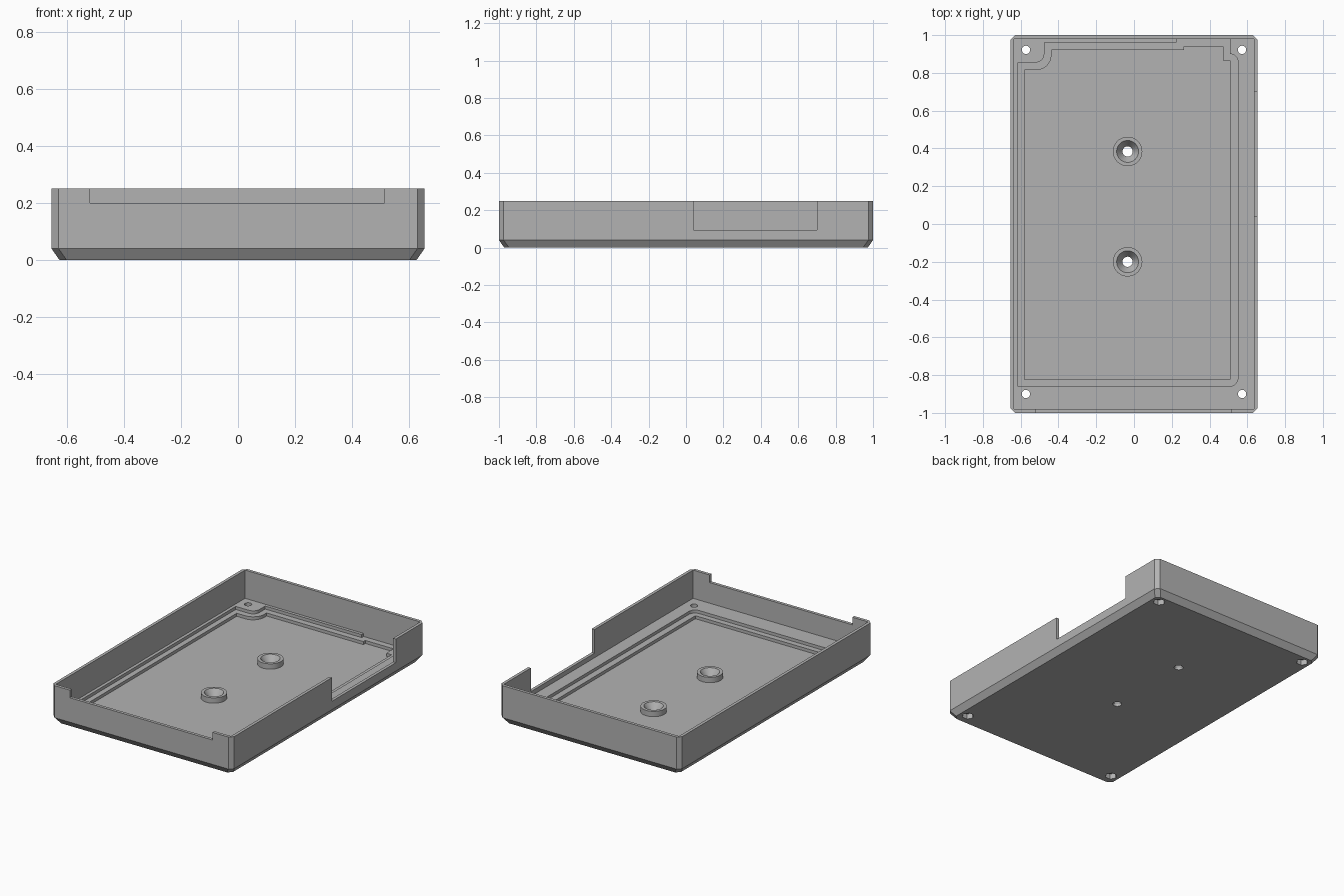
import bpy, bmesh, math
from mathutils import Vector

cube = bpy.data.objects.get("Cube")
if cube:
    bpy.data.objects.remove(cube, do_unlink=True)

grey = bpy.data.materials.new("plain grey")
grey.use_nodes = True
COLOUR = (0.45, 0.45, 0.45, 1)
grey.diffuse_color = COLOUR
grey.node_tree.nodes["Principled BSDF"].inputs["Base Color"].default_value = COLOUR


def loft(name, rings):
    """Closed solid through matching rings of 3D points."""
    bm = bmesh.new()
    loops = [[bm.verts.new(p) for p in ring] for ring in rings]
    n = len(loops[0])
    for low, high in zip(loops, loops[1:]):
        for i in range(n):
            j = (i + 1) % n
            bm.faces.new((low[i], low[j], high[j], high[i]))
    bm.faces.new(loops[0][::-1])
    bm.faces.new(loops[-1])
    bmesh.ops.recalc_face_normals(bm, faces=bm.faces)
    mesh = bpy.data.meshes.new(name)
    bm.to_mesh(mesh)
    bm.free()
    mesh.materials.append(grey)
    obj = bpy.data.objects.new(name, mesh)
    bpy.context.collection.objects.link(obj)
    return obj


def ring(points, z):
    return [(p[0], p[1], z) for p in points]


def prism(name, points, z0, z1):
    return loft(name, [ring(points, z0), ring(points, z1)])


def box(name, x0, x1, y0, y1, z0, z1):
    return prism(name, [(x0, y0), (x1, y0), (x1, y1), (x0, y1)], z0, z1)


def circle(x, y, r, n=32):
    return [(x + r * math.cos(math.tau * i / n), y + r * math.sin(math.tau * i / n))
            for i in range(n)]


def octagon(hx, hy, c):
    """Rectangle with cut corners."""
    return [(hx - c, -hy), (hx, c - hy), (hx, hy - c), (hx - c, hy),
            (c - hx, hy), (-hx, hy - c), (-hx, c - hy), (c - hx, -hy)]


def rounded(corners, steps=8):
    """Outline with a fillet at each right-angled corner given a radius."""
    out = []
    for i, corner in enumerate(corners):
        p = Vector(corner[:2])
        if len(corner) == 2:
            out.append(p)
            continue
        r = corner[2]
        a = (Vector(corners[i - 1][:2]) - p).normalized() * r
        b = (Vector(corners[(i + 1) % len(corners)][:2]) - p).normalized() * r
        for k in range(steps + 1):
            t = math.pi / 2 * k / steps
            out.append(p + a * (1 - math.sin(t)) + b * (1 - math.cos(t)))
    return out


def combine(target, tool, operation="DIFFERENCE"):
    mod = target.modifiers.new("combine", "BOOLEAN")
    mod.operation, mod.solver, mod.object = operation, "EXACT", tool
    bpy.context.view_layer.update()
    graph = bpy.context.evaluated_depsgraph_get()
    mesh = bpy.data.meshes.new_from_object(target.evaluated_get(graph))
    target.modifiers.clear()
    target.data = mesh
    bpy.data.objects.remove(tool, do_unlink=True)


HX, HY, TOP = 0.655, 1.0, 0.25
LEDGE, STEP, FLOOR = 0.065, 0.045, 0.025

# Outer shell with bevelled base and cut corners
tray = loft("case_tray", [ring(octagon(HX - 0.028, HY - 0.028, 0.025), 0),
                          ring(octagon(HX, HY, 0.025), 0.04),
                          ring(octagon(HX, HY, 0.025), TOP)])

# Cavity inside the walls
combine(tray, box("cavity", -0.635, 0.635, -0.98, 0.98, LEDGE, 0.4))

# Stepped recesses in the floor
upper = [(-0.615, -0.86), (0.55, -0.86, 0.045), (0.55, 0.90, 0.04), (0.508, 0.90),
         (0.508, 0.98), (0.225, 0.98), (0.225, 0.96), (-0.475, 0.96),
         (-0.475, 0.855, 0.045), (-0.615, 0.855)]
lower = [(-0.58, -0.823), (0.508, -0.823), (0.508, 0.865), (0.47, 0.865),
         (0.47, 0.94), (0.265, 0.94), (0.265, 0.92), (-0.437, 0.92),
         (-0.437, 0.815, 0.08), (-0.58, 0.815)]
combine(tray, prism("upper_recess", rounded(upper), STEP, 0.1))
combine(tray, prism("lower_recess", rounded(lower), FLOOR, 0.09))

# Wall openings at the front and the left side
combine(tray, box("front_opening", -0.52, 0.515, -1.1, -0.97, 0.2, 0.4))
combine(tray, box("side_opening", 0.62, 0.75, 0.04, 0.70, 0.095, 0.4))

# Corner screw holes with hexagonal nut pockets underneath
for x in (-0.572, 0.572):
    for y in (-0.90, 0.922):
        combine(tray, prism("screw_hole", circle(x, y, 0.022), -0.1, 0.2))
        combine(tray, prism("nut_pocket", circle(x, y, 0.037, 6), -0.1, 0.035))

# Raised floor bosses with countersunk holes
for y in (-0.20, 0.384):
    x = -0.034
    combine(tray, prism("boss", circle(x, y, 0.078), 0.015, 0.06), "UNION")
    combine(tray, loft("countersink", [ring(circle(x, y, 0.027), -0.1),
                                       ring(circle(x, y, 0.027), 0.015),
                                       ring(circle(x, y, 0.058), 0.06),
                                       ring(circle(x, y, 0.058), 0.2)]))

# Smooth the round parts and keep the edges sharp
bpy.ops.object.select_all(action="DESELECT")
tray.select_set(True)
bpy.context.view_layer.objects.active = tray
bpy.ops.object.shade_smooth_by_angle(angle=math.radians(25))
